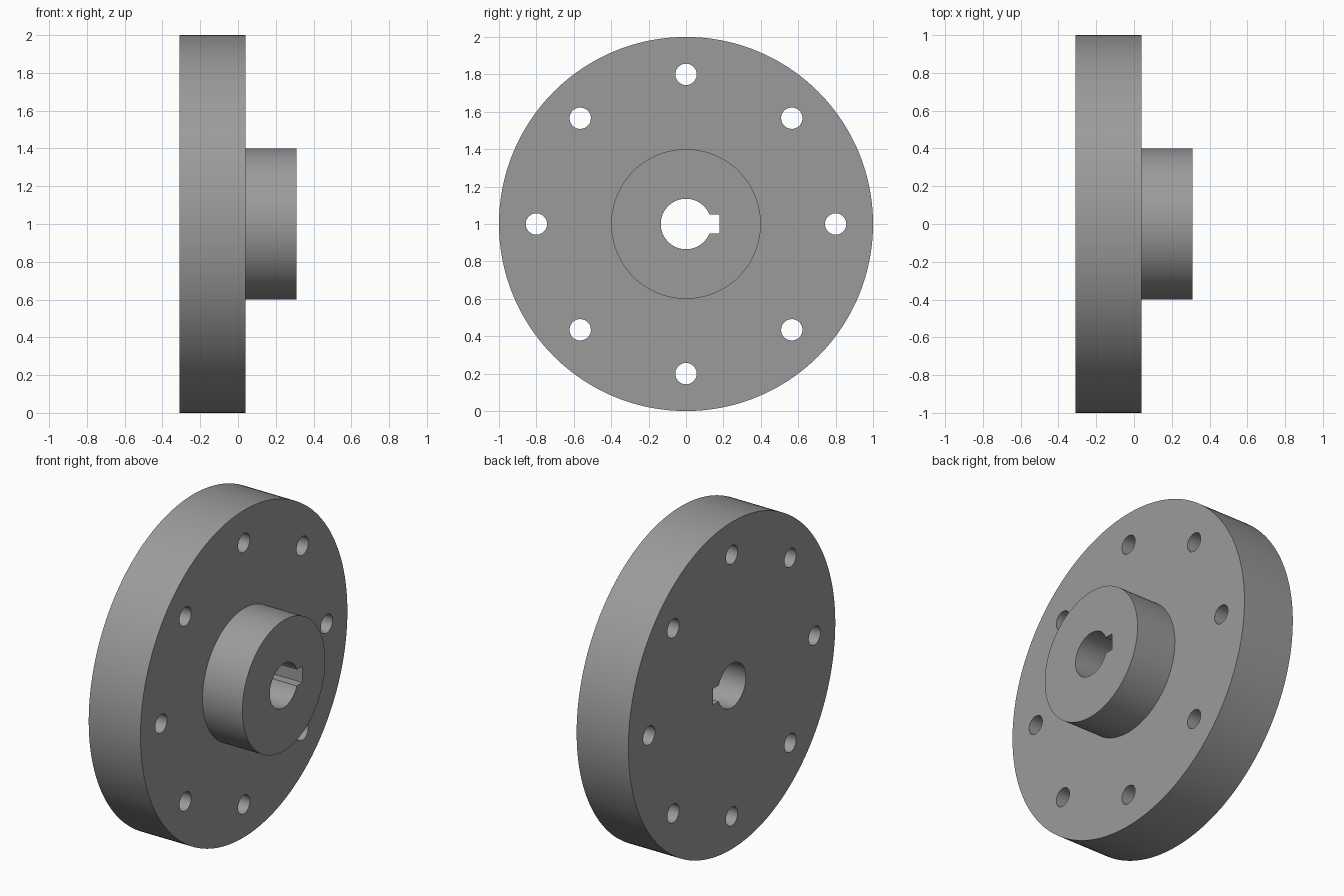
import bpy, math
from mathutils import Matrix

if "Cube" in bpy.data.objects:
    bpy.data.objects.remove(bpy.data.objects["Cube"])

steel = bpy.data.materials.new("grey steel")
steel.diffuse_color = (0.33, 0.33, 0.33, 1)
steel.use_nodes = True
steel.node_tree.nodes["Principled BSDF"].inputs["Base Color"].default_value = steel.diffuse_color


def disc(name, radius, x0, x1, y=0.0, z=1.0, sides=128):
    """Cylinder lying along x from x0 to x1."""
    bpy.ops.mesh.primitive_cylinder_add(vertices=sides, radius=radius, depth=x1 - x0)
    ob = bpy.context.object
    ob.name = name
    ob.data.transform(Matrix.Translation(((x0 + x1) / 2, y, z)) @ Matrix.Rotation(math.pi / 2, 4, 'Y'))
    return ob


def combine(target, tool, operation):
    """Apply a boolean and discard the tool."""
    mod = target.modifiers.new(operation.lower(), 'BOOLEAN')
    mod.operation = operation
    mod.solver = 'EXACT'
    mod.object = tool
    bpy.context.view_layer.objects.active = target
    bpy.ops.object.modifier_apply(modifier=mod.name)
    bpy.data.objects.remove(tool, do_unlink=True)


# Flange disc with the raised hub
flange = disc("flange_with_hub", 1.0, -0.31, 0.04, sides=192)
combine(flange, disc("hub", 0.4, -0.1, 0.31), 'UNION')

# Shaft bore with keyway on the +y side
combine(flange, disc("bore", 0.135, -0.5, 0.5, sides=64), 'DIFFERENCE')
bpy.ops.mesh.primitive_cube_add(size=1)
key = bpy.context.object
key.data.transform(Matrix.Translation((0, 0.09, 1)) @ Matrix.Diagonal((1, 0.18, 0.1, 1)))
combine(flange, key, 'DIFFERENCE')

# Ring of eight bolt holes
for i in range(8):
    a = i * math.pi / 4
    hole = disc("bolt_hole", 0.057, -0.5, 0.5, 0.8 * math.cos(a), 1 + 0.8 * math.sin(a), 48)
    combine(flange, hole, 'DIFFERENCE')

# Finish
flange.data.materials.clear()
flange.data.materials.append(steel)
bpy.ops.object.select_all(action='DESELECT')
flange.select_set(True)
bpy.context.view_layer.objects.active = flange
bpy.ops.object.shade_smooth_by_angle(angle=math.radians(30))
